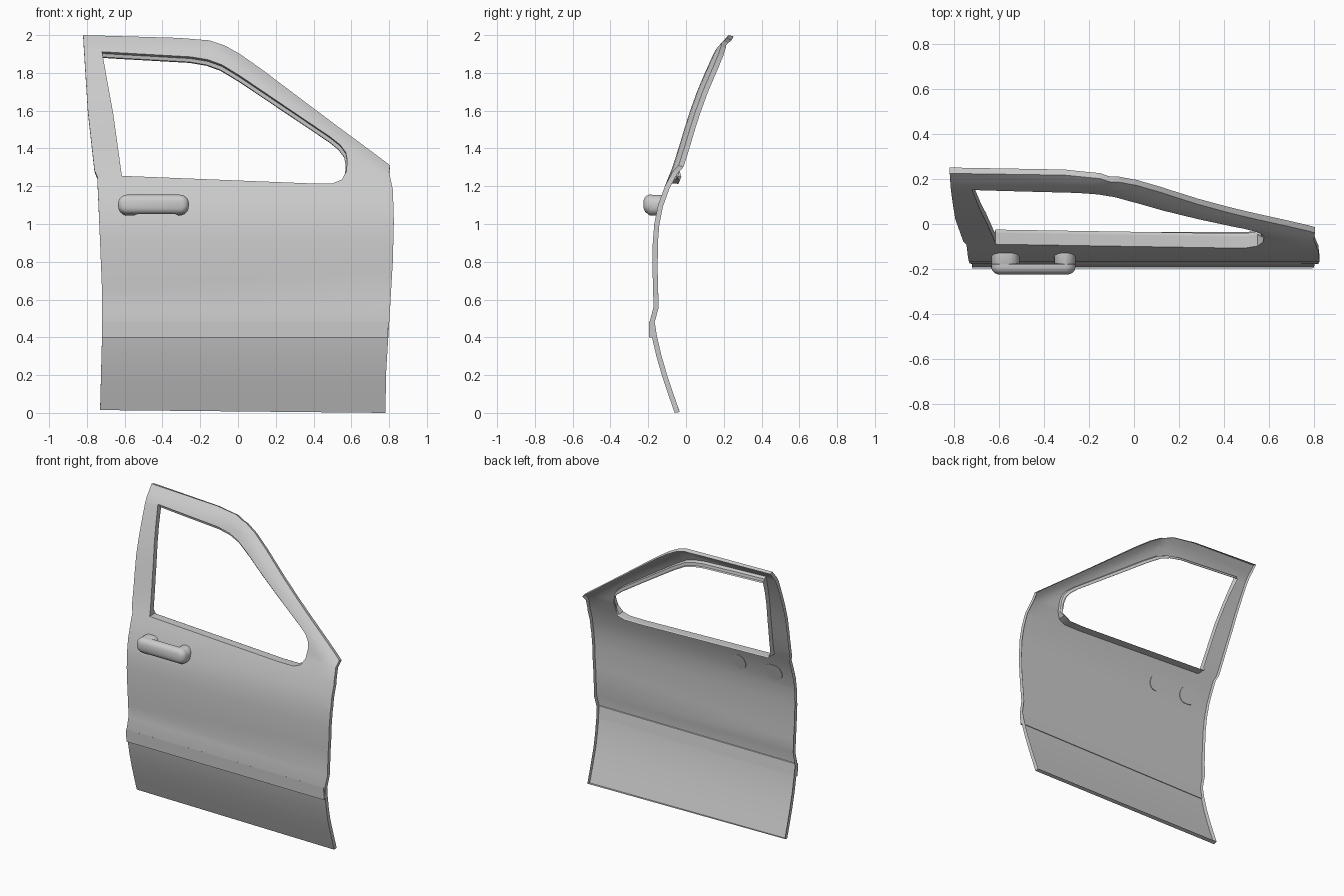
import bpy, bmesh, math
from mathutils import Vector

cube = bpy.data.objects.get("Cube")
if cube:
    bpy.data.objects.remove(cube)

paint = bpy.data.materials.new("grey_paint")
paint.use_nodes = True
grey = (0.6, 0.6, 0.6, 1)
paint.diffuse_color = grey
paint.node_tree.nodes["Principled BSDF"].inputs["Base Color"].default_value = grey

# Vertical section of the door skin as (height, depth)
PROFILE = [(0, -.06), (.1, -.095), (.2, -.128), (.3, -.157), (.4, -.18), (.48, -.193),
           (.56, -.172), (.75, -.177), (.9, -.176), (1, -.168), (1.1, -.148), (1.2, -.112),
           (1.3, -.072), (1.4, -.04), (1.5, -.01), (1.6, .022), (1.7, .058), (1.8, .1),
           (1.9, .145), (2, .195)]

# Outer edge of the door and edge of the window opening as (x, z)
OUTLINE = [(-.82, 2), (-.795, 1.6), (-.76, 1.285), (-.745, 1.25), (-.735, 1.02), (-.72, .65),
           (-.72, .4), (-.73, .015), (.78, 0), (.785, .23), (.8, .47), (.82, .81),
           (.825, 1.02), (.82, 1.18), (.8, 1.275), (.805, 1.31), (.78, 1.33), (.49, 1.545),
           (.12, 1.823), (.01, 1.9), (-.07, 1.945), (-.15, 1.972), (-.31, 1.985)]
WINDOW = [(-.72, 1.912), (-.25, 1.885), (-.16, 1.87), (-.085, 1.843), (.01, 1.785),
          (.49, 1.46), (.54, 1.42), (.57, 1.38), (.578, 1.34), (.574, 1.28), (.55, 1.235),
          (.5, 1.215), (.38, 1.215), (-.615, 1.255), (-.66, 1.58)]
PILLAR_NORMAL = Vector((.598, 0, .801))
PILLAR_POINT = Vector((.78, 0, 1.33))


def skin(z):
    """Depth of the door skin at a height."""
    z = min(max(z, 0), 2)
    for (z0, y0), (z1, y1) in zip(PROFILE, PROFILE[1:]):
        if z <= z1:
            return y0 + (y1 - y0) * (z - z0) / (z1 - z0)


def roof_distance(co):
    flat = Vector((co.x, 0, co.z))
    return max(0, min(1.985 - co.z, (PILLAR_POINT - flat).dot(PILLAR_NORMAL)))


def inward(z):
    """Direction pointing from the skin to the cabin."""
    slope = (skin(z + .02) - skin(z - .02)) / .04
    return Vector((0, 1, -slope)).normalized()


def finish(name, bm, angle=30):
    mesh = bpy.data.meshes.new(name)
    bm.to_mesh(mesh)
    bm.free()
    mesh.materials.append(paint)
    obj = bpy.data.objects.new(name, mesh)
    bpy.context.collection.objects.link(obj)
    bpy.ops.object.select_all(action='DESELECT')
    obj.select_set(True)
    bpy.context.view_layer.objects.active = obj
    bpy.ops.object.shade_smooth_by_angle(angle=math.radians(angle))
    return obj


def cut(bm, point, normal, floor=-1):
    faces = [f for f in bm.faces if f.calc_center_median().z > floor]
    edges = {e for f in faces for e in f.edges}
    verts = {v for f in faces for v in f.verts}
    bmesh.ops.bisect_plane(bm, geom=list(verts) + list(edges) + faces, dist=1e-5,
                           plane_co=point, plane_no=normal)


def flange(bm, edges, move):
    """Turn the given border edges back to make a rim."""
    made = bmesh.ops.extrude_edge_only(bm, edges=edges)["geom"]
    for v in [g for g in made if isinstance(g, bmesh.types.BMVert)]:
        v.co += move(v.co)
    return [g for g in made if isinstance(g, bmesh.types.BMEdge) and g.is_boundary]


# Door skin: flat sheet with a window, cut in strips and bent to the profile
bm = bmesh.new()
edges = []
for loop in (OUTLINE, WINDOW):
    verts = [bm.verts.new((x, 0, z)) for x, z in loop]
    edges += [bm.edges.new((a, b)) for a, b in zip(verts, verts[1:] + verts[:1])]
bmesh.ops.triangle_fill(bm, edges=edges, use_beauty=True, normal=(0, -1, 0))
for z, y in PROFILE[1:-1]:
    cut(bm, (0, 0, z), (0, 0, 1))
for step in (.025, .05, .08):
    cut(bm, PILLAR_POINT - PILLAR_NORMAL * step, PILLAR_NORMAL, 1.25)
    cut(bm, (0, 0, 1.985 - step), (0, 0, 1), 1.25)

border = [e for e in bm.edges if e.is_boundary]


def on_window(v):
    return (-.74 < v.co.x < .62 and 1.2 < v.co.z < 1.93 and roof_distance(v.co) > .05)


window_rim = [e for e in border if all(on_window(v) for v in e.verts)]
outer_rim = [e for e in border if e not in window_rim]
for v in bm.verts:
    curl = .03 * max(0, 1 - roof_distance(v.co) / .08) ** 2
    v.co.y = skin(v.co.z) + curl

# Returned edges around the door and the stepped window rim
flange(bm, outer_rim, lambda co: inward(co.z) * .027)


def rim_back(co):
    depth = .05 if co.z < 1.27 else .022
    return Vector((0, depth, 0)) if co.z < 1.27 else inward(co.z) * depth


def rim_in(co):
    if co.x < -.6 and co.z < 1.88 or co.z < 1.27:
        return Vector((0, .004, 0))
    return Vector((-.008 if co.x > -.6 else 0, .004, -.018))


inner = flange(bm, window_rim, rim_back)
inner = flange(bm, inner, rim_in)
flange(bm, inner, lambda co: inward(co.z) * .012)
bmesh.ops.recalc_face_normals(bm, faces=bm.faces)
bm.faces.ensure_lookup_table()
lowest = min(bm.faces, key=lambda f: abs(f.calc_center_median().z - .65) + 9 * (f.calc_area() < .02))
if lowest.normal.y > 0:
    bmesh.ops.reverse_faces(bm, faces=bm.faces)
finish("door_panel", bm, 25)

# Trim strip along the crease
bm = bmesh.new()
section = [(-.197, .485), (-.195, .4), (skin(.4) + .005, .4), (skin(.48) + .005, .48)]
ends = [[bm.verts.new((x, y, z)) for y, z in section] for x in (-.72, .795)]
bm.faces.new(ends[0])
bm.faces.new(ends[1][::-1])
for i in range(len(section)):
    j = (i + 1) % len(section)
    bm.faces.new((ends[0][i], ends[0][j], ends[1][j], ends[1][i]))
bmesh.ops.recalc_face_normals(bm, faces=bm.faces)
finish("trim_strip", bm)


def pod(name, x0, x1, z0, z1, rings, fit=False):
    """Rounded block stacked from (depth, inset) rings; fit ends the back on the skin."""
    bm = bmesh.new()
    loops = []
    radius = .047
    for n, (y, inset) in enumerate(rings):
        loop = []
        for k in range(4):
            cx = x1 - radius if k in (0, 3) else x0 + radius
            cz = z1 - radius if k < 2 else z0 + radius
            for s in range(7):
                a = math.pi / 2 * (k + s / 6)
                r = radius - inset
                x, z = cx + r * math.cos(a), cz + r * math.sin(a)
                depth = skin(z) + .004 if fit and n == 0 else y
                loop.append(bm.verts.new((x, depth, z)))
        loops.append(loop)
    for a, b in zip(loops, loops[1:]):
        for i in range(len(a)):
            j = (i + 1) % len(a)
            bm.faces.new((a[i], a[j], b[j], b[i]))
    bm.faces.new(loops[0])
    bm.faces.new(loops[-1])
    bmesh.ops.recalc_face_normals(bm, faces=bm.faces)
    finish(name, bm, 40)


# Pull handle: grip bar on two feet
pod("handle_grip", -.635, -.26, 1.052, 1.155,
    [(-.175, .006), (-.18, 0), (-.195, 0), (-.208, .005), (-.218, .015), (-.224, .03)])
for name, x0, x1 in (("handle_foot_right", -.634, -.51), ("handle_foot_left", -.355, -.261)):
    pod(name, x0, x1, 1.045, 1.154, [(0, 0), (-.19, 0), (-.2, .006)], fit=True)
